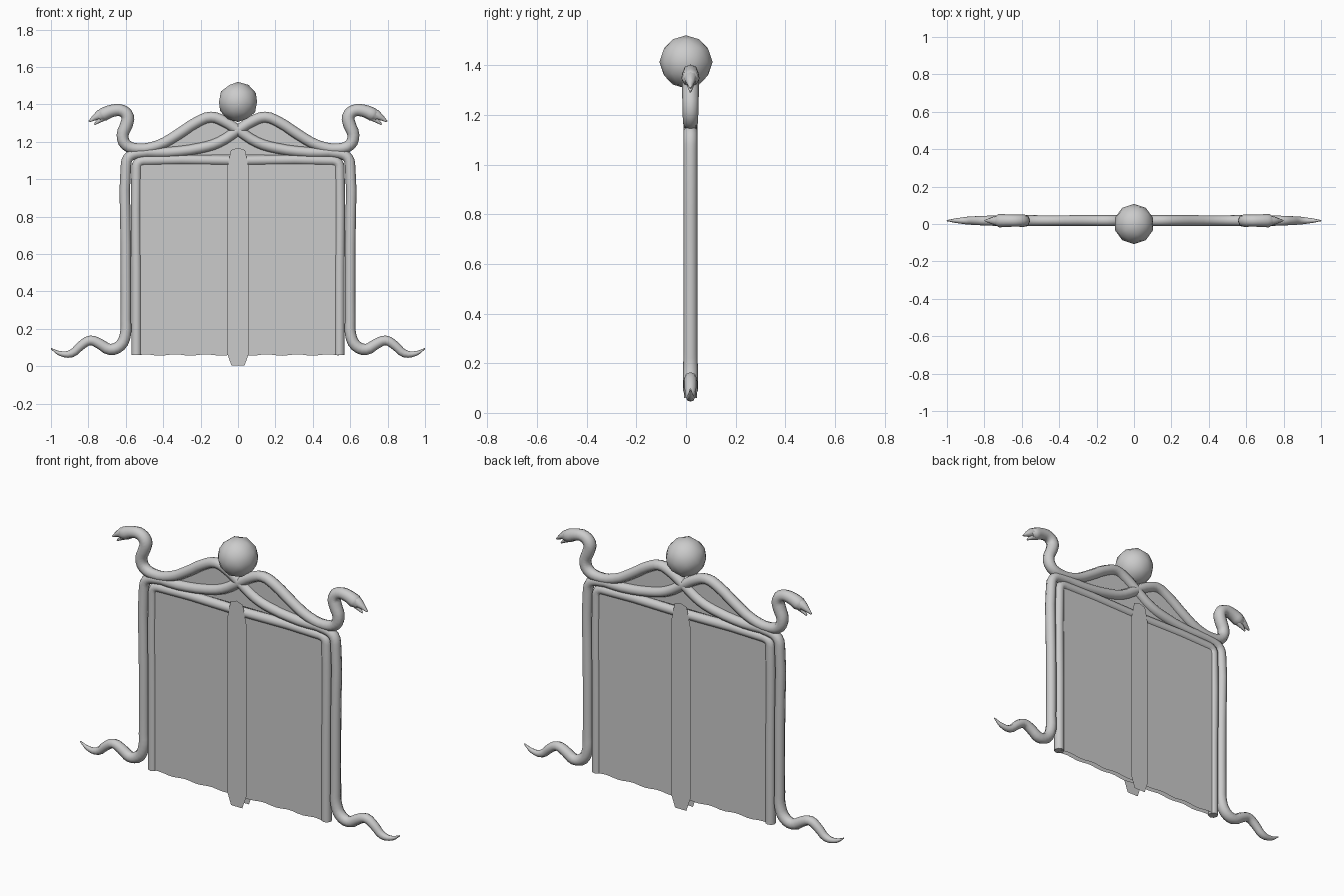
import bpy, bmesh, math

if "Cube" in bpy.data.objects:
    bpy.data.objects.remove(bpy.data.objects["Cube"])

Y = 0.018  # depth of the flat frame's centre plane
grey = bpy.data.materials.new("plain grey")
grey.diffuse_color = (0.6, 0.6, 0.6, 1)
grey.use_nodes = True
grey.node_tree.nodes["Principled BSDF"].inputs["Base Color"].default_value = grey.diffuse_color


def finish(ob, mirror=False, smooth=True):
    ob.data.materials.clear()
    ob.data.materials.append(grey)
    bpy.ops.object.select_all(action='DESELECT')
    ob.select_set(True)
    bpy.context.view_layer.objects.active = ob
    if smooth:
        bpy.ops.object.shade_smooth_by_angle(angle=math.radians(50))
    if mirror:
        m = ob.modifiers.new("mirror", 'MIRROR')
        m.use_mirror_merge = False


def tube(name, pts, mirror=False, res=3):
    """Eight-sided tube through (x, z, radius) points."""
    cu = bpy.data.curves.new(name, 'CURVE')
    cu.dimensions = '3D'
    cu.bevel_depth = 1.0
    cu.bevel_resolution = 2
    cu.resolution_u = res
    cu.use_fill_caps = True
    sp = cu.splines.new('BEZIER')
    sp.bezier_points.add(len(pts) - 1)
    for p, (x, z, r) in zip(sp.bezier_points, pts):
        p.co = (x, Y, z)
        p.radius = r
        p.handle_left_type = p.handle_right_type = 'AUTO'
    ob = bpy.data.objects.new(name, cu)
    bpy.context.collection.objects.link(ob)
    bpy.ops.object.select_all(action='DESELECT')
    ob.select_set(True)
    bpy.context.view_layer.objects.active = ob
    bpy.ops.object.convert(target='MESH')
    finish(bpy.context.object, mirror)


def sheet(name, outline, depths):
    """Flat (x, z) outline placed at each depth, facing outwards."""
    bm = bmesh.new()
    for y in depths:
        f = bm.faces.new([bm.verts.new((x, y, z)) for x, z in outline])
        f.normal_update()
        if f.normal.y * (y - Y) < 0:
            f.normal_flip()
    me = bpy.data.meshes.new(name)
    bm.to_mesh(me)
    bm.free()
    ob = bpy.data.objects.new(name, me)
    bpy.context.collection.objects.link(ob)
    finish(ob, smooth=False)


# Serpent: tail, post, crossing arch and raised neck, mirrored to make the pair
R = 0.028
tube("serpent_body", [
    (-1.0, 0.095, 0.003), (-0.95, 0.068, 0.013), (-0.89, 0.068, 0.021),
    (-0.84, 0.11, 0.024), (-0.79, 0.138, 0.026), (-0.74, 0.12, 0.028),
    (-0.685, 0.09, 0.030), (-0.63, 0.11, 0.031), (-0.602, 0.17, 0.030),
    (-0.6, 0.25, R), (-0.6, 0.65, R), (-0.6, 1.06, R), (-0.587, 1.115, R),
    (-0.54, 1.138, R), (-0.38, 1.143, R), (-0.2, 1.167, R), (-0.1, 1.198, R),
    (0.0, 1.262, R), (0.08, 1.312, 0.029), (0.145, 1.332, 0.029),
    (0.22, 1.305, 0.029), (0.32, 1.24, 0.029), (0.43, 1.18, 0.028),
    (0.54, 1.163, 0.029), (0.6, 1.185, 0.031), (0.617, 1.235, 0.032),
    (0.597, 1.29, 0.034), (0.59, 1.335, 0.034), (0.62, 1.366, 0.032),
    (0.67, 1.366, 0.033), (0.72, 1.346, 0.036), (0.745, 1.332, 0.022),
], mirror=True)

# Open jaws
tube("upper_jaw", [(0.69, 1.362, 0.025), (0.74, 1.345, 0.026),
                   (0.797, 1.308, 0.004)], mirror=True, res=2)
tube("lower_jaw", [(0.69, 1.348, 0.022), (0.73, 1.322, 0.016),
                   (0.768, 1.293, 0.004)], mirror=True, res=2)

# Inner frame, an upside-down U
side = [(0.543, 0.06), (0.543, 0.5), (0.543, 1.06), (0.535, 1.087), (0.505, 1.099)]
path = [(-x, z, 0.027) for x, z in side] + [(0, 1.099, 0.027)]
path += [(x, z, 0.027) for x, z in reversed(side)]
tube("inner_frame", path, res=2)

# Hanging cloth with a wavy hem
hem = [(-0.54 + 1.08 * i / 32, 0.06 + 0.004 * math.sin(i * 1.3)) for i in range(33)]
sheet("cloth_panel", hem + [(0.54, 1.09), (-0.54, 1.09)], (0.004, 0.032))

# Centre strip on both faces
half = [(0.035, 0.003), (0.06, 0.075), (0.06, 1.05), (0.038, 1.155)]
strip = half + [(0.0, 1.168)] + [(-x, z) for x, z in reversed(half)]
sheet("centre_strip", strip, (-0.0115, 0.0475))

# Infill behind the crossing arches
half = [(0.55, 1.13), (0.43, 1.18), (0.32, 1.24), (0.22, 1.305), (0.145, 1.332),
        (0.08, 1.312)]
sheet("gable_panel", half + [(0.0, 1.262)] + [(-x, z) for x, z in reversed(half)], (Y,))

# Ball finial
bpy.ops.mesh.primitive_ico_sphere_add(subdivisions=2, radius=0.107, location=(0, 0, 1.413))
ball = bpy.context.object
ball.name = "ball_finial"
finish(ball)
